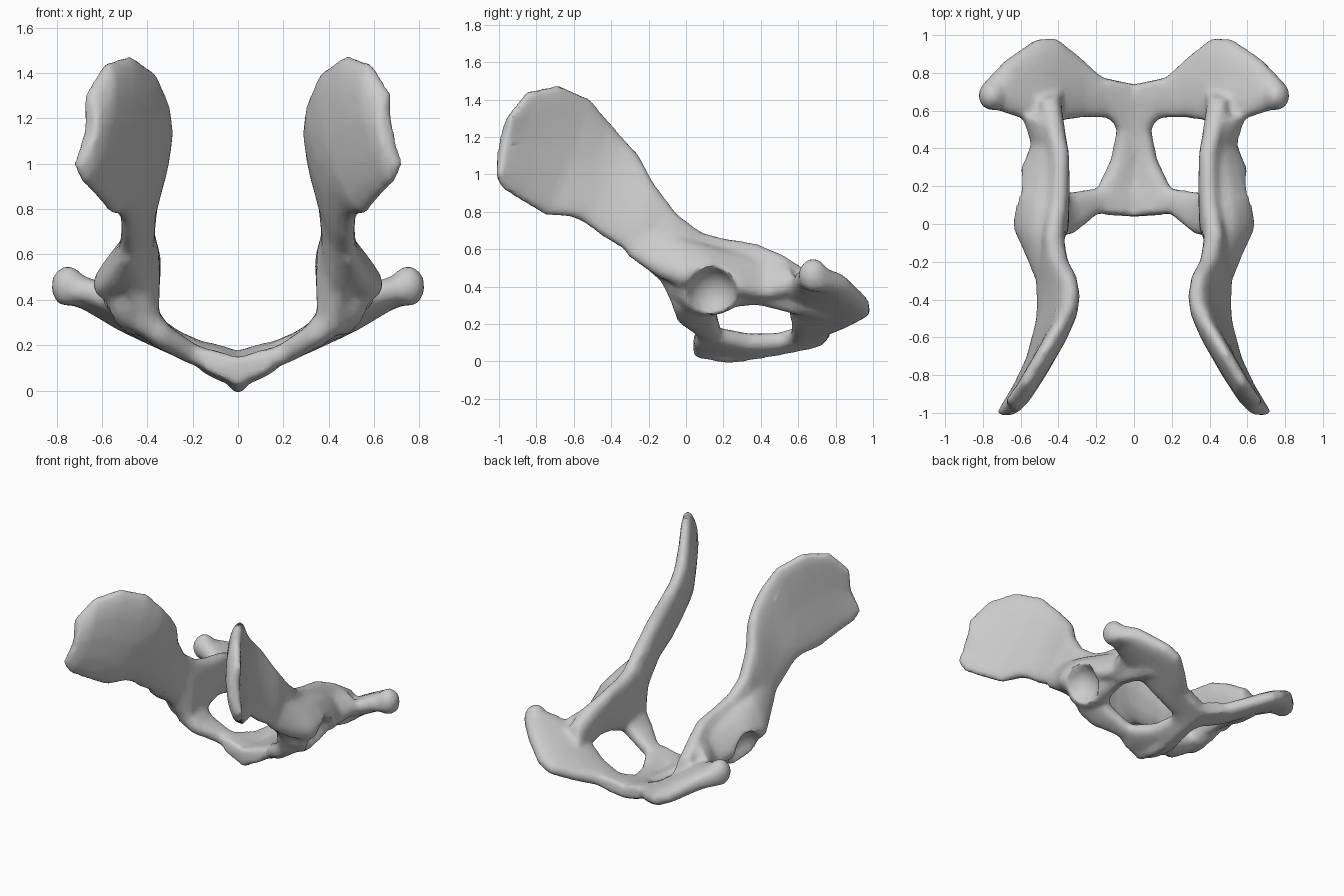
import bpy, bmesh, math
from mathutils import Vector, Matrix

if "Cube" in bpy.data.objects:
    bpy.data.objects.remove(bpy.data.objects["Cube"])

SIDES = 16


def material(name, colour):
    mat = bpy.data.materials.new(name)
    mat.use_nodes = True
    mat.diffuse_color = colour
    mat.node_tree.nodes["Principled BSDF"].inputs["Base Color"].default_value = colour
    return mat


def strap(bm, rows, bow=0.0):
    """Loft flattened oval sections; each row is (edge point, edge point, thickness)."""
    pairs = [(Vector(a), Vector(b), t) for a, b, t in rows]
    mids = [(a + b) / 2 for a, b, t in pairs]
    last = len(mids) - 1
    rings = []
    for i, (a, b, thick) in enumerate(pairs):
        tangent = mids[min(i + 1, last)] - mids[max(i - 1, 0)]
        half = (a - b) / 2
        side = tangent.cross(half).normalized() * thick / 2
        ring = []
        for k in range(SIDES):
            angle = math.tau * k / SIDES
            c, s = math.cos(angle), math.sin(angle)
            # Squared-off oval, bowed toward the midline more and more along the strap
            c = math.copysign(abs(c) ** 0.75, c)
            s = math.copysign(abs(s) ** 0.75, s)
            shift = Vector((-bow * (1 - c * c) * i / last, 0, 0))
            ring.append(bm.verts.new(mids[i] + half * c + side * s + shift))
        rings.append(ring)
    for r, q in zip(rings, rings[1:]):
        for k in range(SIDES):
            n = (k + 1) % SIDES
            bm.faces.new((r[k], r[n], q[n], q[k]))
    bm.faces.new(rings[0])
    bm.faces.new(rings[-1])


def ball(bm, centre, size, tilt=0.0):
    m = (Matrix.Translation(centre) @ Matrix.Rotation(tilt, 4, 'Y')
         @ Matrix.Diagonal((*size, 1)))
    bmesh.ops.create_uvsphere(bm, u_segments=24, v_segments=16, radius=1, matrix=m)


def finish(bm, name):
    bmesh.ops.recalc_face_normals(bm, faces=bm.faces)
    mesh = bpy.data.meshes.new(name)
    bm.to_mesh(mesh)
    bm.free()
    obj = bpy.data.objects.new(name, mesh)
    bpy.context.collection.objects.link(obj)
    return obj


bm = bmesh.new()

# Flared upper blade: upper edge, lower edge, thickness
strap(bm, [
    ((.41, .10, .68), (.40, -.05, .25), .13),
    ((.42, -.05, .79), (.46, -.13, .42), .13),
    ((.39, -.17, .95), (.49, -.30, .58), .13),
    ((.34, -.25, 1.1), (.49, -.45, .67), .13),
    ((.32, -.34, 1.2), (.50, -.54, .74), .13),
    ((.33, -.42, 1.29), (.52, -.61, .77), .13),
    ((.38, -.52, 1.41), (.56, -.75, .78), .12),
    ((.48, -.68, 1.48), (.63, -.89, .86), .11),
    ((.58, -.84, 1.45), (.69, -.98, .92), .10),
    ((.67, -.95, 1.31), (.72, -1.01, .99), .08),
], bow=.045)

# Upright bar behind the socket, with the ridge along its top
strap(bm, [
    ((.41, -.02, .72), (.41, -.05, .26), .13),
    ((.39, .20, .66), (.43, .18, .28), .13),
    ((.38, .38, .63), (.46, .38, .30), .12),
    ((.42, .52, .57), (.46, .58, .25), .13),
    ((.46, .66, .48), (.42, .74, .22), .12),
])

# Outer flank flowing from the blade over the socket to the rear plate
strap(bm, [
    ((.44, -.28, .74), (.49, -.32, .57), .08),
    ((.44, -.12, .70), (.55, -.16, .46), .12),
    ((.44, 0, .64), (.61, -.03, .41), .16),
    ((.44, .12, .60), (.62, .12, .42), .14),
    ((.42, .27, .57), (.58, .28, .36), .13),
    ((.40, .42, .54), (.52, .42, .33), .12),
    ((.44, .56, .50), (.58, .60, .38), .12),
])

# Rear plate sweeping from the midline out to the knob
strap(bm, [
    ((0, .53, .10), (0, .73, .14), .10),
    ((.16, .56, .14), (.16, .77, .18), .10),
    ((.28, .56, .21), (.28, .88, .21), .11),
    ((.40, .54, .31), (.42, .99, .26), .12),
    ((.50, .53, .38), (.52, .98, .31), .13),
    ((.66, .58, .45), (.68, .87, .41), .13),
    ((.79, .63, .46), (.80, .74, .44), .13),
])
ball(bm, (.75, .68, .46), (.075, .08, .09))

# Front branch of the floor, from the midline to the socket
strap(bm, [
    ((0, .06, .10), (0, .24, .08), .10),
    ((.2, .05, .16), (.2, .19, .16), .09),
    ((.32, -.05, .23), (.34, .17, .24), .11),
    ((.42, -.08, .32), (.43, .17, .33), .15),
])

# Floor seam: one sloping half, crossing the midline
strap(bm, [
    ((-.04, .04, .07), (.16, .05, .15), .11),
    ((-.04, .22, .05), (.19, .20, .15), .11),
    ((-.04, .36, .05), (.12, .34, .12), .11),
    ((-.04, .50, .08), (.09, .50, .12), .10),
    ((-.04, .60, .09), (.16, .61, .16), .10),
    ((-.04, .73, .12), (.20, .78, .19), .10),
])

# Keel under the seam
strap(bm, [
    ((0, .04, .16), (0, .04, .02), .07),
    ((0, .23, .10), (0, .23, -.015), .07),
    ((0, .50, .10), (0, .50, .03), .07),
    ((0, .72, .17), (0, .70, .07), .07),
])

# Swelling that carries the hip socket
ball(bm, (.48, .12, .40), (.13, .20, .16), tilt=.4)

pelvis = finish(bm, "pelvis_bone")
pelvis.data.materials.append(material("bone grey", (.6, .6, .6, 1)))

# Hip socket cutters on both sides
bm = bmesh.new()
for sx in (1, -1):
    ball(bm, (sx * .61, .14, .35), (.14, .14, .15))
cutter = finish(bm, "socket_cutter")
cutter.hide_render = True

# Mirror, fuse, hollow the sockets, soften and thin out
mirror = pelvis.modifiers.new("mirror", 'MIRROR')
mirror.use_mirror_merge = False
fuse = pelvis.modifiers.new("fuse", 'REMESH')
fuse.mode = 'VOXEL'
fuse.voxel_size = .016
hollow = pelvis.modifiers.new("hollow", 'BOOLEAN')
hollow.operation = 'DIFFERENCE'
hollow.solver = 'EXACT'
hollow.object = cutter
refuse = pelvis.modifiers.new("refuse", 'REMESH')
refuse.mode = 'VOXEL'
refuse.voxel_size = .016
soften = pelvis.modifiers.new("soften", 'SMOOTH')
soften.factor = .5
soften.iterations = 8
thin = pelvis.modifiers.new("thin", 'DECIMATE')
thin.ratio = .2

bpy.context.view_layer.objects.active = pelvis
pelvis.select_set(True)
for name in [m.name for m in pelvis.modifiers]:
    bpy.ops.object.modifier_apply(modifier=name)
bpy.data.objects.remove(cutter)
bpy.ops.object.shade_smooth_by_angle(angle=math.radians(40))
